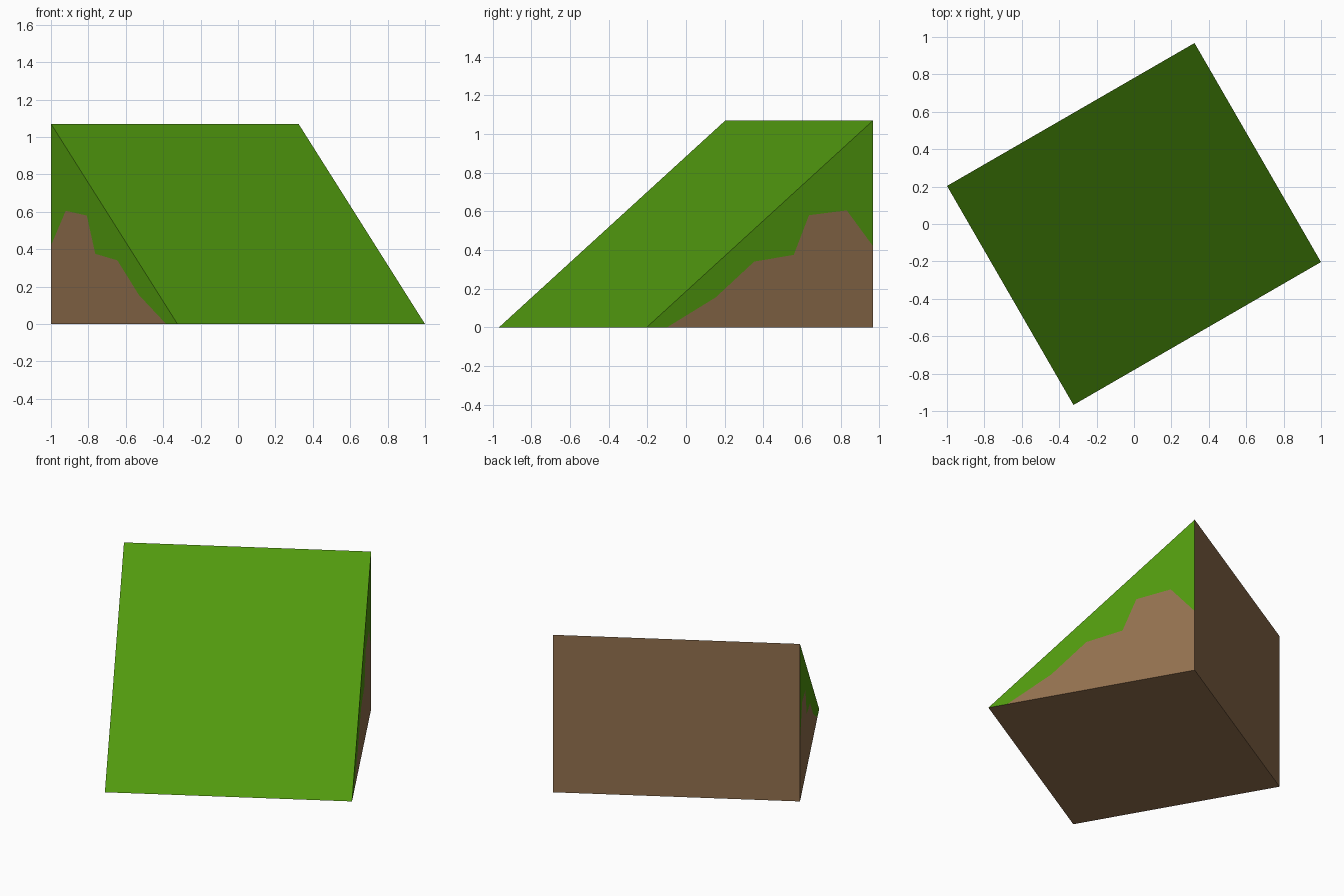
import bpy
import bmesh
import math

cube = bpy.data.objects.get("Cube")
if cube:
    bpy.data.objects.remove(cube, do_unlink=True)


def flat_material(name, colour):
    mat = bpy.data.materials.new(name)
    mat.use_nodes = True
    mat.diffuse_color = colour
    bsdf = next(n for n in mat.node_tree.nodes if n.type == "BSDF_PRINCIPLED")
    bsdf.inputs["Base Color"].default_value = colour
    bsdf.inputs["Roughness"].default_value = 0.9
    return mat


GRASS, EARTH = 0, 1
HALF_W, HALF_D, HEIGHT = 0.764, 0.676, 1.07

# Ragged soil line on each side: (fraction from foot to back, height)
SOIL_LINE = [(0.09, 0), (0.305, 0.155), (0.475, 0.34), (0.65, 0.375),
             (0.717, 0.58), (0.884, 0.605), (1, 0.42)]

bm = bmesh.new()


def add_face(verts, material):
    bm.faces.new(verts).material_index = material


def add_side(x):
    """One triangular side, split along the soil line into grass and earth."""
    def vert(u, z):
        return bm.verts.new((x, (2 * u - 1) * HALF_D, z))

    foot, heel, peak = vert(0, 0), vert(1, 0), vert(1, HEIGHT)
    line = [vert(u, z) for u, z in SOIL_LINE]
    add_face([foot] + line + [peak], GRASS)
    add_face(line + [heel], EARTH)
    return foot, line[0], line[-1], heel, peak


foot_a, start_a, end_a, heel_a, peak_a = add_side(-HALF_W)
foot_b, start_b, end_b, heel_b, peak_b = add_side(HALF_W)

# Grassy slope, earth back wall and earth underside
add_face([foot_a, foot_b, peak_b, peak_a], GRASS)
add_face([heel_a, end_a, peak_a, peak_b, end_b, heel_b], EARTH)
add_face([foot_a, start_a, heel_a, heel_b, start_b, foot_b], EARTH)
bmesh.ops.recalc_face_normals(bm, faces=bm.faces)

mesh = bpy.data.meshes.new("grass_slope")
bm.to_mesh(mesh)
bm.free()
mesh.materials.append(flat_material("grass_green", (0.082, 0.318, 0.0045, 1)))
mesh.materials.append(flat_material("earth_brown", (0.290, 0.163, 0.077, 1)))

slope = bpy.data.objects.new("grass_slope", mesh)
slope.rotation_euler.z = math.radians(30)
bpy.context.collection.objects.link(slope)
